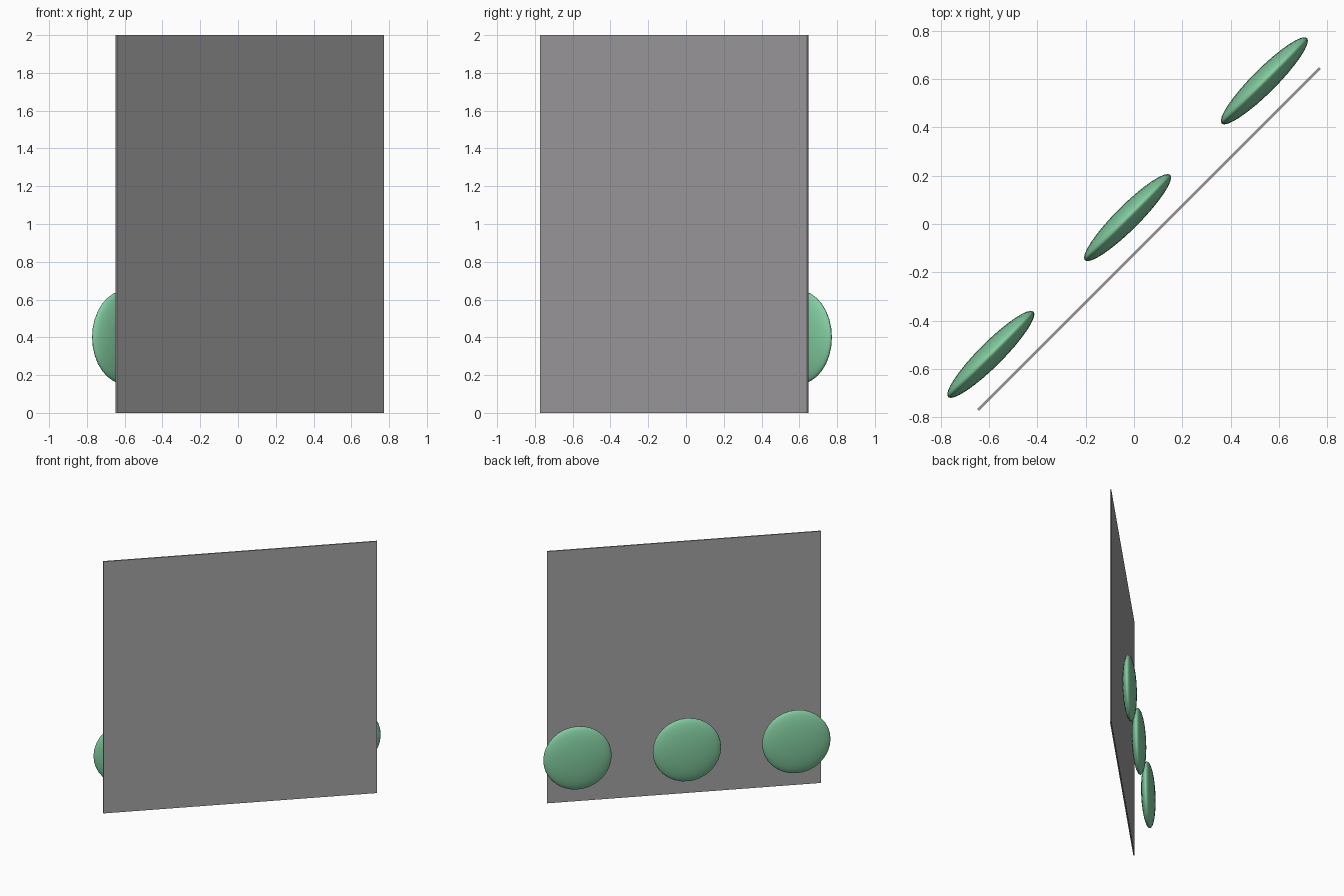
import bpy, math
from mathutils import Vector

if "Cube" in bpy.data.objects:
    bpy.data.objects.remove(bpy.data.objects["Cube"])

ANGLE = math.radians(45)
ALONG = Vector((math.cos(ANGLE), math.sin(ANGLE), 0))
NORMAL = Vector((-math.sin(ANGLE), math.cos(ANGLE), 0))


def material(name, color):
    m = bpy.data.materials.new(name)
    m.diffuse_color = (*color, 1)
    m.use_nodes = True
    m.node_tree.nodes["Principled BSDF"].inputs["Base Color"].default_value = m.diffuse_color
    return m


grey = material("panel grey", (0.38, 0.37, 0.38))
green = material("soft green", (0.23, 0.62, 0.36))


def finish(name, size, mat):
    ob = bpy.context.object
    ob.name = name
    ob.scale = size
    ob.rotation_euler.z = ANGLE
    ob.data.materials.append(mat)
    return ob


# Thin square upright panel, turned 45 degrees
bpy.ops.mesh.primitive_cube_add(size=1, location=NORMAL * -0.0875 + Vector((0, 0, 1)))
finish("panel", (2, 0.01, 2), grey)

# Row of three flattened discs behind the panel
for i in (-1, 0, 1):
    loc = ALONG * 0.8 * i + NORMAL * 0.0375 + Vector((0, 0, 0.4))
    bpy.ops.mesh.primitive_uv_sphere_add(segments=32, ring_count=16, radius=1, location=loc)
    finish(f"disc_{i + 2}", (0.25, 0.05, 0.25), green)
    bpy.ops.object.shade_smooth()
